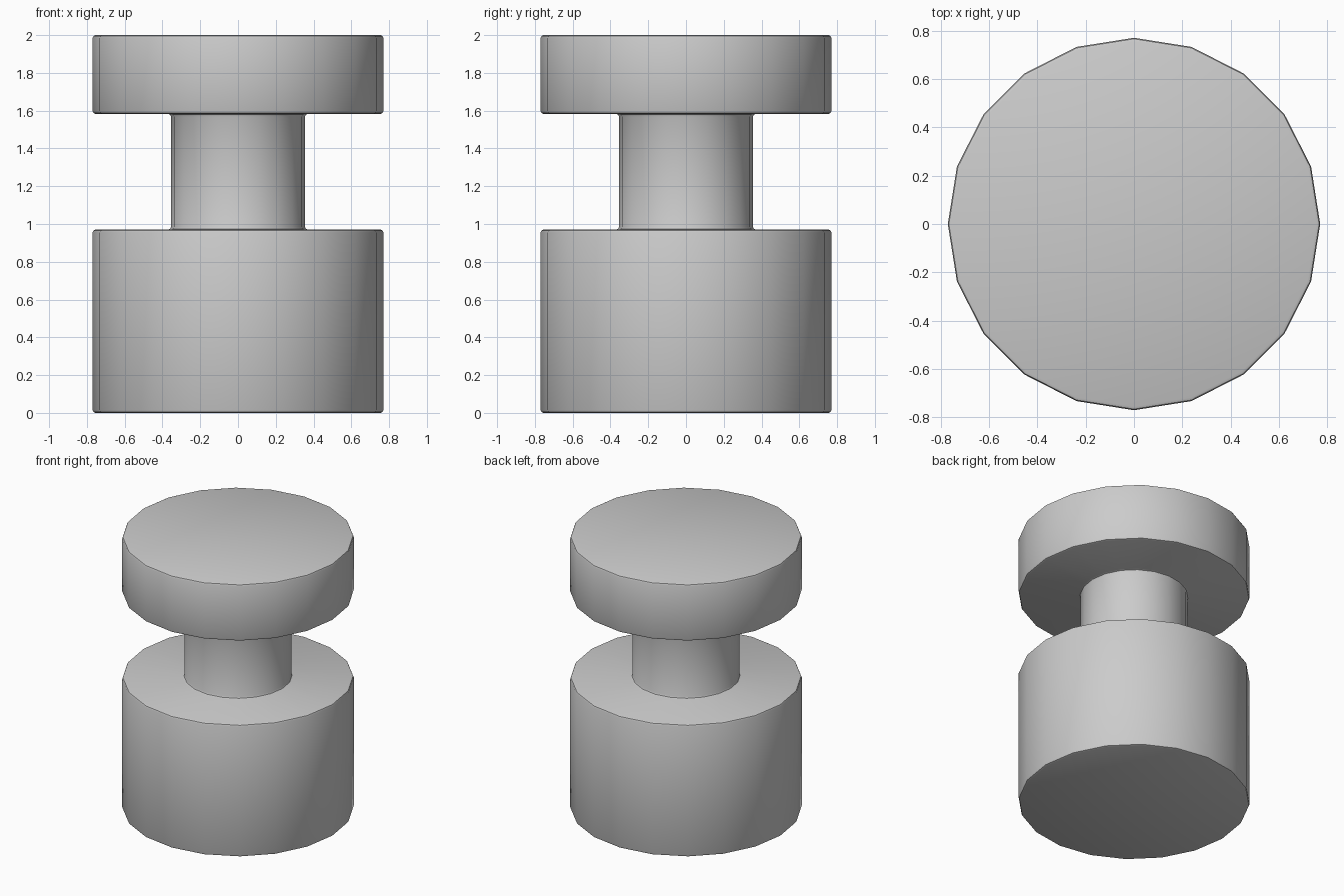
import bpy, bmesh, math

if "Cube" in bpy.data.objects:
    bpy.data.objects.remove(bpy.data.objects["Cube"])

SIDES = 20
# Half profile (radius, height) from bottom to top
PROFILE = [(0.77, 0.0), (0.77, 0.97), (0.355, 0.97),
           (0.355, 1.583), (0.77, 1.583), (0.77, 2.0)]


def lathe(name, profile, sides):
    bm = bmesh.new()
    rings = []
    for r, z in profile:
        rings.append([bm.verts.new((r * math.cos(math.tau * i / sides),
                                    r * math.sin(math.tau * i / sides), z))
                      for i in range(sides)])
    for low, high in zip(rings, rings[1:]):
        for i in range(sides):
            j = (i + 1) % sides
            bm.faces.new((low[i], low[j], high[j], high[i]))
    bm.faces.new(rings[0][::-1])
    bm.faces.new(rings[-1])
    bmesh.ops.recalc_face_normals(bm, faces=bm.faces)
    mesh = bpy.data.meshes.new(name)
    bm.to_mesh(mesh)
    bm.free()
    obj = bpy.data.objects.new(name, mesh)
    bpy.context.collection.objects.link(obj)
    return obj


# Spool: wide base, narrow neck and disc cap in one turned body
spool = lathe("spool_body", PROFILE, SIDES)

# Softened rims and small fillets where the neck meets the discs
bevel = spool.modifiers.new("rim_bevel", 'BEVEL')
bevel.width = 0.015
bevel.segments = 2
bevel.limit_method = 'ANGLE'
bevel.angle_limit = math.radians(40)

bpy.context.view_layer.objects.active = spool
spool.select_set(True)
bpy.ops.object.modifier_apply(modifier=bevel.name)
bpy.ops.object.shade_smooth_by_angle(angle=math.radians(35))
